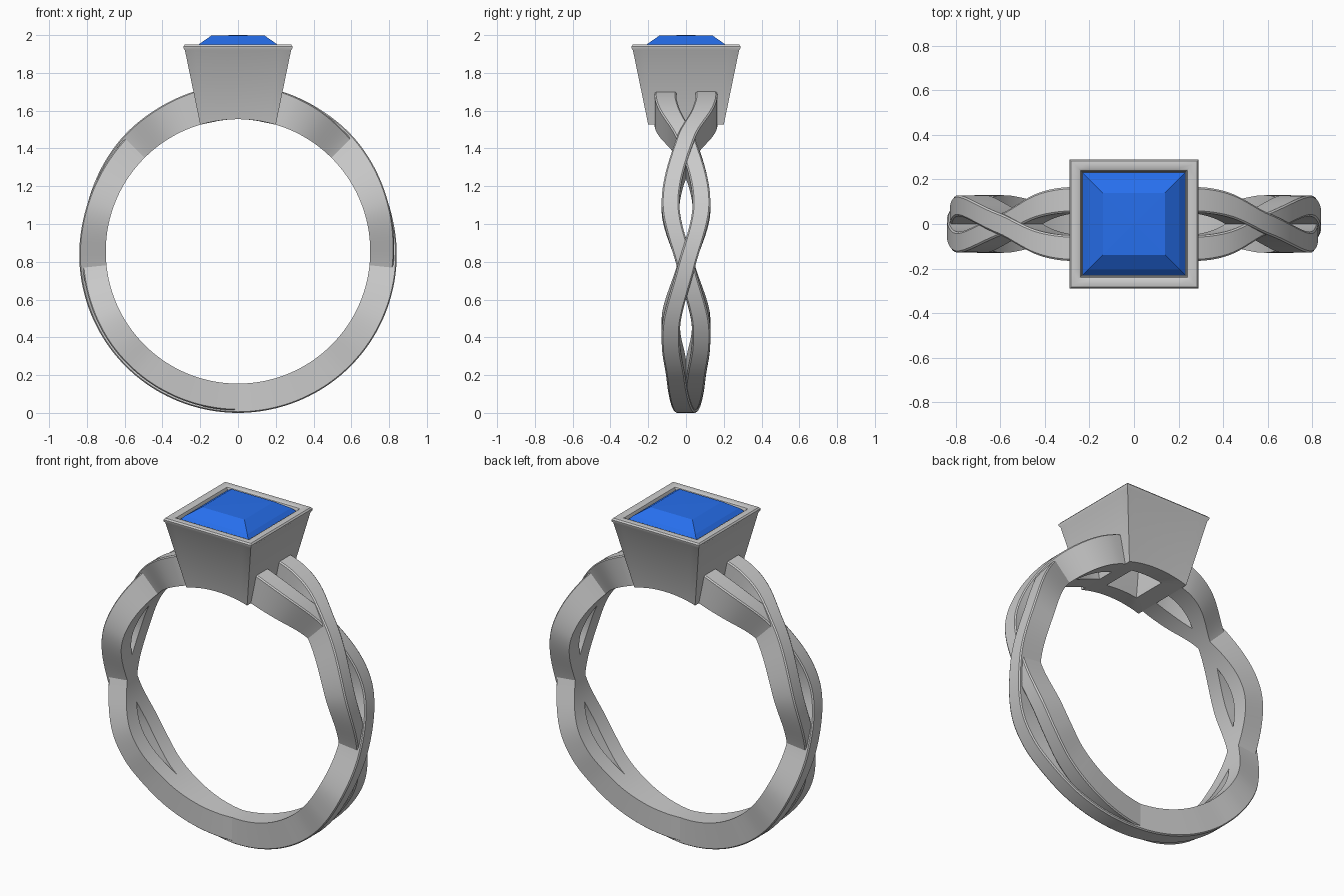
import bpy, bmesh
from math import sin, cos, radians, sqrt

if "Cube" in bpy.data.objects:
    bpy.data.objects.remove(bpy.data.objects["Cube"])

CZ, RIN = 0.855, 0.70          # finger hole centre height and radius


def make(name, verts, faces, smooth=True):
    me = bpy.data.meshes.new(name)
    me.from_pydata(verts, [], faces)
    bm = bmesh.new()
    bm.from_mesh(me)
    bmesh.ops.recalc_face_normals(bm, faces=bm.faces)
    bm.to_mesh(me)
    bm.free()
    ob = bpy.data.objects.new(name, me)
    bpy.context.collection.objects.link(ob)
    if smooth:
        bpy.ops.object.select_all(action='DESELECT')
        ob.select_set(True)
        bpy.context.view_layer.objects.active = ob
        bpy.ops.object.shade_smooth_by_angle(angle=radians(30))
    return ob


def bridge(rings, n, closed):
    """Quads joining consecutive loops of n points."""
    faces = []
    for i in range(rings if closed else rings - 1):
        a, b = i * n, ((i + 1) % rings) * n
        faces += [(a + k, a + (k + 1) % n, b + (k + 1) % n, b + k) for k in range(n)]
    return faces


def curve(keys, t):
    """Smooth Hermite interpolation through (t, value) keys."""
    n = len(keys)

    def slope(i):
        a, b = keys[max(i - 1, 0)], keys[min(i + 1, n - 1)]
        return (b[1] - a[1]) / (b[0] - a[0])
    for i in range(n - 1):
        (t0, v0), (t1, v1) = keys[i], keys[i + 1]
        if t <= t1:
            h = t1 - t0
            u = (t - t0) / h
            return ((2*u**3 - 3*u*u + 1) * v0 + (u**3 - 2*u*u + u) * h * slope(i)
                    + (3*u*u - 2*u**3) * v1 + (u**3 - u*u) * h * slope(i + 1))
    return keys[-1][1]


# Band: two woven strands; t is the angle away from the bottom of the ring
SWAY = [(0, 0), (28, .042), (40, .057), (53, .079), (65, .073), (84, 0),
        (108, -.082), (135, 0), (149, .08), (158, .106), (168, .107)]
SWAY = [(-t, -y) for t, y in SWAY[:0:-1]] + SWAY
WIDTH = [(0, .055), (40, .05), (84, .047), (135, .049), (155, .057), (168, .057)]
OUTER_A = [(0, .842), (50, .836), (84, .826), (108, .836), (135, .86), (150, .868), (168, .88)]
OUTER_B = [(0, .855), (40, .852), (84, .842), (108, .836), (135, .845), (150, .864), (168, .88)]


def strand(name, sign, outer):
    verts, steps = [], 168
    for i in range(-steps, steps + 1):
        t = 168 * i / steps
        y = sign * curve(SWAY, t)
        w, ro = curve(WIDTH, abs(t)), curve(outer, abs(t))
        s, c = sin(radians(t)), cos(radians(t))
        for r, dy in ((RIN, -w), (ro - .006, -w), (ro, -w + .008),
                      (ro, w - .008), (ro - .006, w), (RIN, w)):
            verts.append((r * s, y + dy, CZ - r * c))
    n, rings = 6, 2 * steps + 1
    caps = [tuple(range(n)), tuple(range((rings - 1) * n, rings * n))]
    make(name, verts, bridge(rings, n, False) + caps)


strand("band_strand_a", 1, OUTER_A)
strand("band_strand_b", -1, OUTER_B)


# Square loft helper: each level is (half size, height); None follows the finger hole
def square_loop(h, z, per_side):
    pts = []
    for s in range(4):
        for k in range(per_side):
            a, b = h, -h + 2 * h * k / per_side
            x, y = [(b, -a), (a, b), (-b, a), (-a, -b)][s]
            pts.append((x, y, CZ + sqrt(RIN**2 - x * x) if z is None else z))
    return pts


# Tapered hollow setting with a rounded rim
levels = [(.20, None), (.281, 1.92), (.288, 1.93), (.289, 1.94), (.282, 1.949), (.27, 1.951),
          (.25, 1.95), (.24, 1.945), (.234, 1.93), (.234, 1.90), (.105, None)]
N = 10
verts = [p for h, z in levels for p in square_loop(h, z, N)]
make("setting", verts, bridge(len(levels), 4 * N, True))

# Square-cut gem
gem_levels = [(.03, 1.66), (.225, 1.895), (.232, 1.925), (.205, 1.953), (.14, 1.998)]
verts = [p for h, z in gem_levels for p in square_loop(h, z, 1)]
top = (len(gem_levels) - 1) * 4
verts.append((0, 0, 2.0))
faces = bridge(len(gem_levels), 4, False) + [(0, 1, 2, 3)]
faces += [(top + k, top + (k + 1) % 4, top + 4) for k in range(4)]
gem = make("gem", verts, faces, smooth=False)
blue = bpy.data.materials.new("blue_gem")
blue.diffuse_color = (0.02, 0.16, 0.85, 1)
blue.use_nodes = True
blue.node_tree.nodes["Principled BSDF"].inputs["Base Color"].default_value = blue.diffuse_color
gem.data.materials.append(blue)
